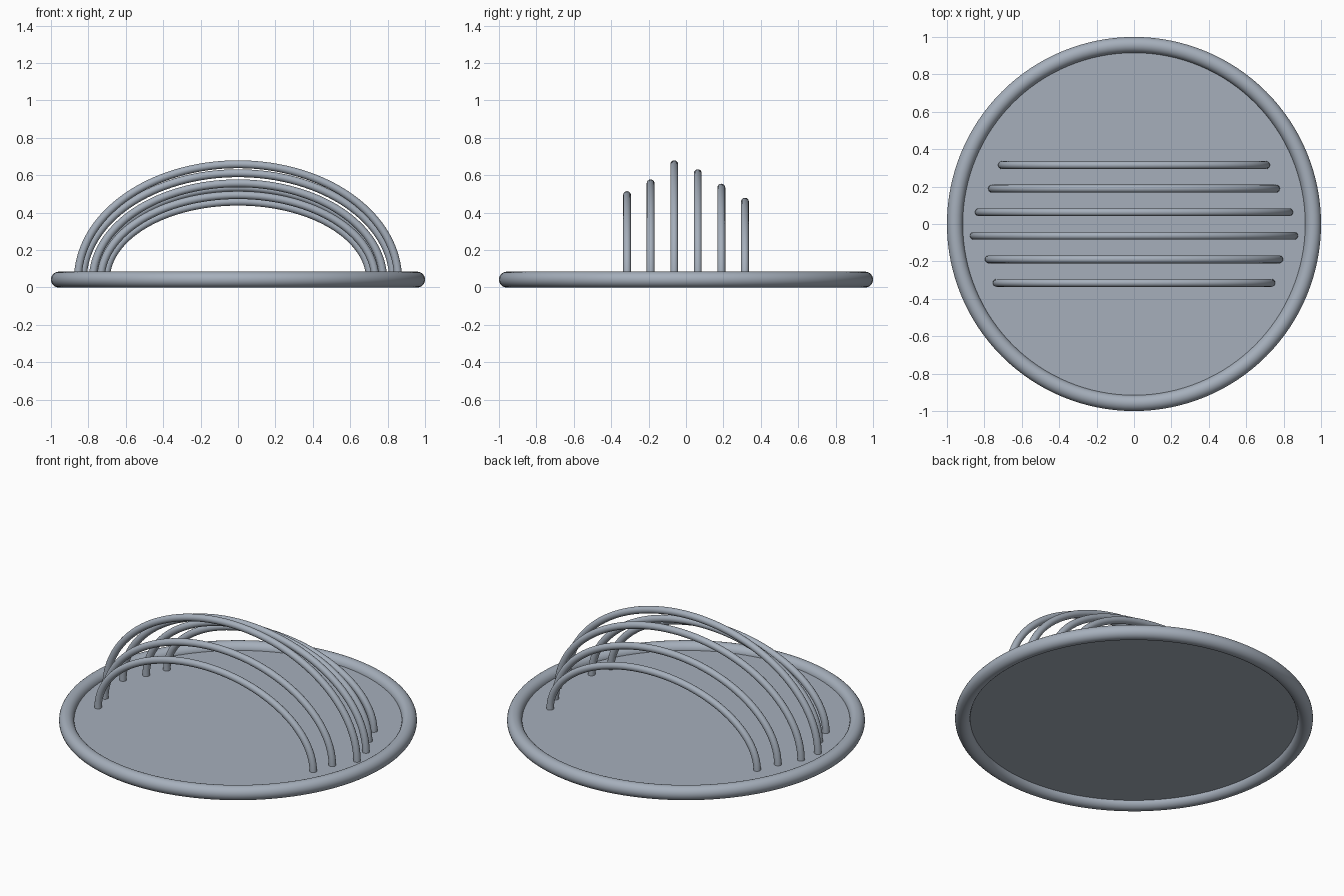
import bpy
import math
from mathutils import Vector

cube = bpy.data.objects.get("Cube")
if cube:
    bpy.data.objects.remove(cube, do_unlink=True)

RIM = 0.0425          # rim tube radius, also the height of the plate
ROD = 0.021           # rod radius

steel = bpy.data.materials.new("blue_grey_steel")
steel.use_nodes = True
colour = (0.38, 0.43, 0.50, 1)
steel.diffuse_color = colour
steel.node_tree.nodes["Principled BSDF"].inputs["Base Color"].default_value = colour


def finish(name):
    obj = bpy.context.object
    obj.name = name
    obj.data.materials.clear()
    obj.data.materials.append(steel)
    bpy.ops.object.shade_smooth_by_angle(angle=math.radians(40))
    return obj


# Round rim
bpy.ops.mesh.primitive_torus_add(major_radius=1 - RIM, minor_radius=RIM,
                                 major_segments=128, minor_segments=24,
                                 location=(0, 0, RIM))
finish("rim")

# Thin flat plate inside the rim
bpy.ops.mesh.primitive_cylinder_add(vertices=128, radius=1 - RIM, depth=0.006,
                                    location=(0, 0, RIM))
finish("base_plate")


def arch(name, y, half_width, top):
    """Half-elliptical rod standing on the plate."""
    steps, sides = 64, 16
    rise = top - RIM
    verts, faces = [], []
    for i in range(steps + 1):
        a = math.pi * i / steps
        centre = Vector((half_width * math.cos(a), y, RIM + rise * math.sin(a)))
        normal = Vector((rise * math.cos(a), 0, half_width * math.sin(a))).normalized()
        for j in range(sides):
            b = 2 * math.pi * j / sides
            verts.append(centre + ROD * (normal * math.cos(b) + Vector((0, math.sin(b), 0))))
    for i in range(steps):
        for j in range(sides):
            k = (j + 1) % sides
            faces.append((i * sides + j, i * sides + k,
                          (i + 1) * sides + k, (i + 1) * sides + j))
    faces.append(tuple(reversed(range(sides))))
    faces.append(tuple(steps * sides + j for j in range(sides)))
    mesh = bpy.data.meshes.new(name)
    mesh.from_pydata(verts, [], faces)
    obj = bpy.data.objects.new(name, mesh)
    bpy.context.collection.objects.link(obj)
    bpy.ops.object.select_all(action="DESELECT")
    obj.select_set(True)
    bpy.context.view_layer.objects.active = obj
    bpy.ops.object.mode_set(mode="EDIT")
    bpy.ops.mesh.select_all(action="SELECT")
    bpy.ops.mesh.normals_make_consistent(inside=False)
    bpy.ops.object.mode_set(mode="OBJECT")
    finish(name)


# Six arches from front to back: half width and crown height of the rod centre
sizes = [(0.734, 0.494), (0.776, 0.557), (0.856, 0.659),
         (0.829, 0.611), (0.759, 0.534), (0.706, 0.459)]
for n, (half_width, top) in enumerate(sizes):
    arch(f"arch_rod_{n + 1}", (n - 2.5) * 0.126, half_width, top)
